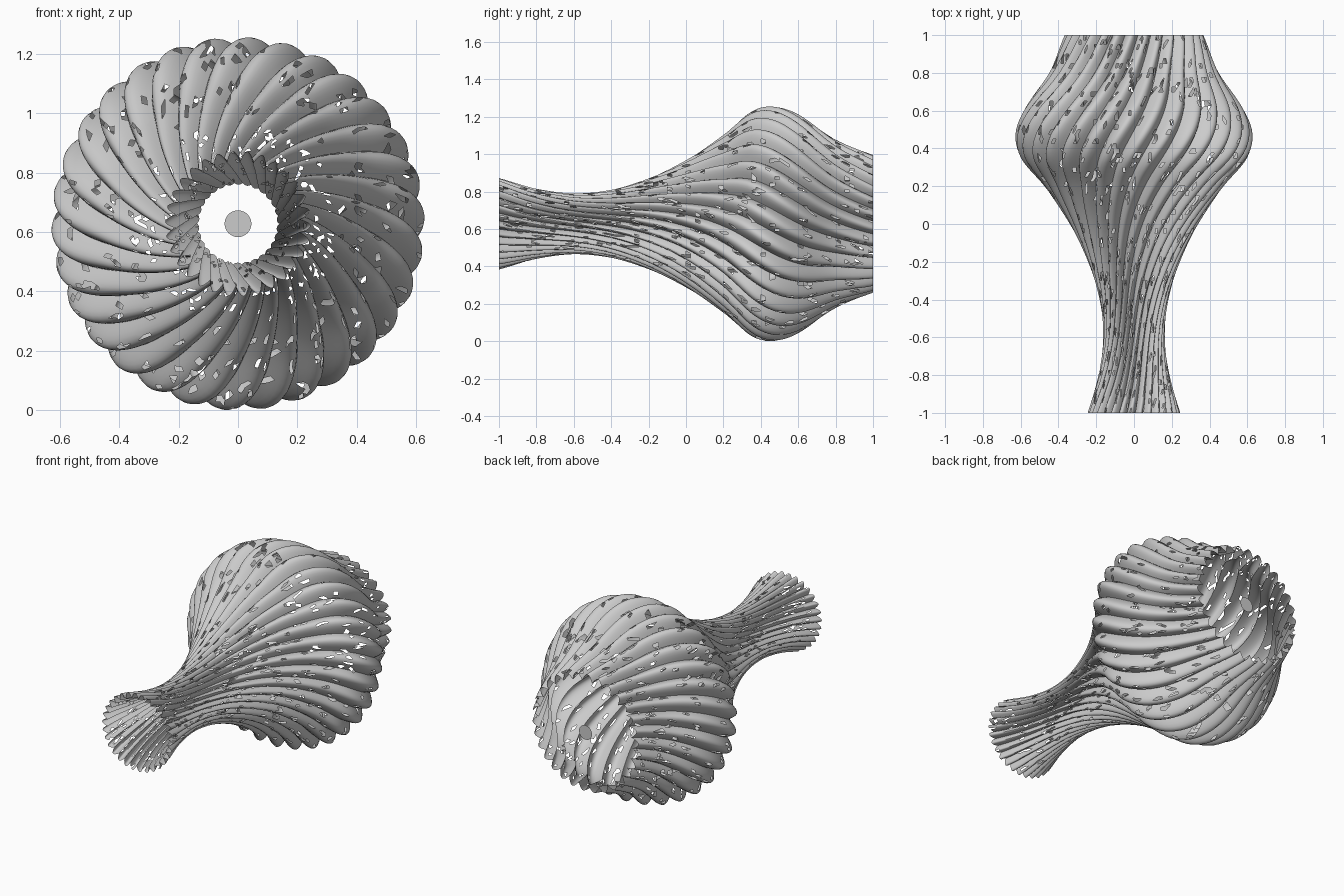
import bpy, bmesh, math, random

if "Cube" in bpy.data.objects:
    bpy.data.objects.remove(bpy.data.objects["Cube"])

random.seed(4)
LOBES, PER_LOBE, ROWS = 30, 10, 80
AXIS_Z = 0.628
TWIST = math.radians(55)          # turn per unit of length

# outline of the vase: (y, outer radius)
PROFILE = [(-1, .245), (-.8, .188), (-.6, .163), (-.4, .182), (-.2, .243), (0, .34),
           (.2, .475), (.35, .60), (.47, .628), (.6, .585), (.8, .45), (1, .368)]


def radius(y):
    """Smooth interpolation through the outline."""
    i = 0
    while i < len(PROFILE) - 2 and y > PROFILE[i + 1][0]:
        i += 1
    def slope(k):
        a, b = PROFILE[max(k - 1, 0)], PROFILE[min(k + 1, len(PROFILE) - 1)]
        return (b[1] - a[1]) / (b[0] - a[0])
    (y0, r0), (y1, r1) = PROFILE[i], PROFILE[i + 1]
    h = y1 - y0
    t = (y - y0) / h
    return ((2*t**3 - 3*t**2 + 1) * r0 + (t**3 - 2*t**2 + t) * h * slope(i)
            + (3*t**2 - 2*t**3) * r1 + (t**3 - t**2) * h * slope(i + 1))


def add_object(name, bm):
    mesh = bpy.data.meshes.new(name)
    bm.to_mesh(mesh)
    bm.free()
    ob = bpy.data.objects.new(name, mesh)
    bpy.context.collection.objects.link(ob)
    bpy.ops.object.select_all(action='DESELECT')
    ob.select_set(True)
    bpy.context.view_layer.objects.active = ob
    bpy.ops.object.shade_smooth_by_angle(angle=math.radians(40))
    return ob


# twisted fluted shell, open at both ends
bm = bmesh.new()
n = LOBES * PER_LOBE
rings = []
for j in range(ROWS + 1):
    y = -1 + 2 * j / ROWS
    R = radius(y)
    depth = 0.022 + 0.06 * R
    ring = []
    for i in range(n):
        a = 2 * math.pi * i / n
        r = R - depth * (1 - abs(math.cos(a * LOBES / 2)))
        b = a - TWIST * (y - 0.47) + math.radians(4.6)
        ring.append(bm.verts.new((r * math.sin(b), y, AXIS_Z + r * math.cos(b))))
    rings.append(ring)
# the twist runs clockwise seen from the front
for v in bm.verts:
    y = v.co.y
    b = 2 * TWIST * (y - 0.47)
    x, z = v.co.x, v.co.z - AXIS_Z
    v.co.x = x * math.cos(b) + z * math.sin(b)
    v.co.z = AXIS_Z + z * math.cos(b) - x * math.sin(b)
for lo, hi in zip(rings, rings[1:]):
    for i in range(n):
        k = (i + 1) % n
        bm.faces.new((lo[i], lo[k], hi[k], hi[i]))
bmesh.ops.recalc_face_normals(bm, faces=bm.faces[:])
bmesh.ops.triangulate(bm, faces=bm.faces[:])

# small ragged tears in the shell
bm.faces.ensure_lookup_table()
torn = set()
for _ in range(1300):
    f = random.choice(bm.faces)
    for _ in range(random.randint(2, 4)):
        torn.add(f)
        f = random.choice([g for e in f.edges for g in e.link_faces if g != f])
bmesh.ops.delete(bm, geom=list(torn), context='FACES')
add_object("fluted_vase_shell", bm)

# small disc in the middle of the far end
bm = bmesh.new()
bmesh.ops.create_circle(bm, cap_ends=True, radius=0.045, segments=30)
for v in bm.verts:
    v.co = (v.co.x, 0.998, AXIS_Z + v.co.y)
add_object("base_centre_disc", bm)
